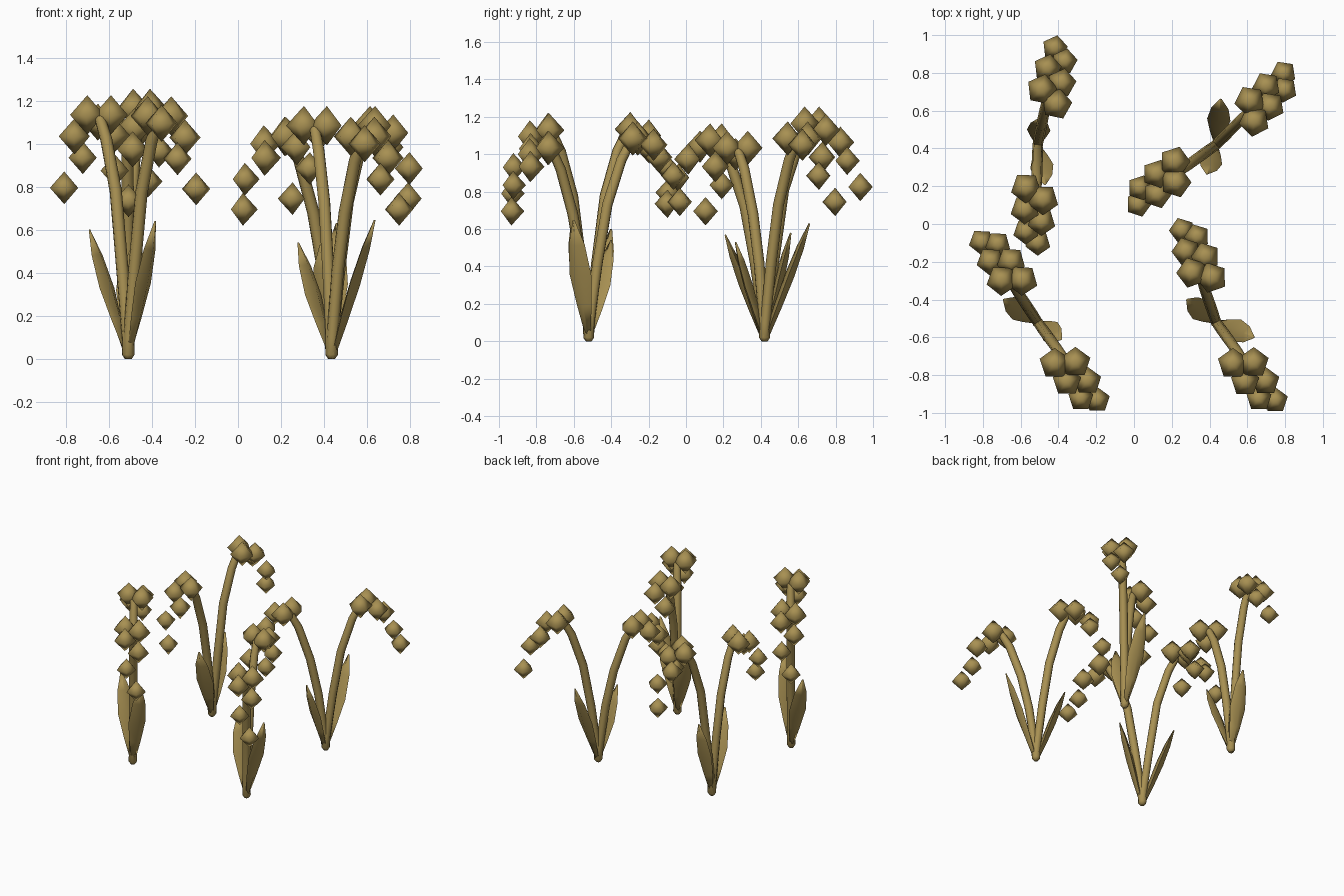
import bpy, bmesh, math
from mathutils import Vector

if "Cube" in bpy.data.objects:
    bpy.data.objects.remove(bpy.data.objects["Cube"])

tan = bpy.data.materials.new("dry_tan")
tan.diffuse_color = (0.39, 0.28, 0.085, 1)
tan.use_nodes = True
tan.node_tree.nodes["Principled BSDF"].inputs["Base Color"].default_value = tan.diffuse_color

# Blossom layout along a stem: distance out, sideways, height above lowest blossom, radius
BLOSSOMS = [(.519, -.013, -.005, .069), (.461, .052, .135, .069), (.407, -.03, .234, .076),
            (.346, .06, .30, .078), (.29, -.036, .334, .083), (.23, .056, .334, .083)]

# Each plant: base, stems (heading in degrees, height of lowest blossom), leaf tips (from base)
PLANTS = [
    ((-.51, -.52), [(123.5, .80), (306, .795)], [(-.18, .12, .60), (.125, -.09, .64)]),
    ((.435, -.52), [(109, .75), (305.7, .70)], [(-.155, .12, .54), (.20, -.08, .645)]),
    ((-.51, .42), [(78.5, .83), (268.7, .74)], [(.01, .14, .58), (.04, -.21, .57)]),
    ((.435, .42), [(216, .70), (45.2, .75)], [(.025, .24, .63), (-.05, -.155, .53)]),
]


def finish(bm, name, angle):
    bmesh.ops.recalc_face_normals(bm, faces=bm.faces)
    mesh = bpy.data.meshes.new(name)
    bm.to_mesh(mesh)
    bm.free()
    mesh.materials.append(tan)
    ob = bpy.data.objects.new(name, mesh)
    bpy.context.collection.objects.link(ob)
    bpy.ops.object.select_all(action='DESELECT')
    ob.select_set(True)
    bpy.context.view_layer.objects.active = ob
    bpy.ops.object.shade_smooth_by_angle(angle=math.radians(angle))
    return ob


def loft(bm, rings):
    """Skin a list of rings of points and cap both ends."""
    loops = [[bm.verts.new(p) for p in ring] for ring in rings]
    n = len(loops[0])
    for a, b in zip(loops, loops[1:]):
        for i in range(n):
            j = (i + 1) % n
            bm.faces.new((a[i], a[j], b[j], b[i]))
    bm.faces.new(loops[0][::-1])
    bm.faces.new(loops[-1])


def stem(base, out, side, low):
    # Straight rise, then an outward bend that ends among the upper blossoms
    path = [(0, 0, .016), (0, .02, .029), (.006, .1, .027), (.05, .42, .029),
            (.105, low - .02, .029), (.185, low + .22, .028), (.24, low + .32, .025)]
    rings = []
    for k, (r, z, rad) in enumerate(path):
        p, q = path[max(k - 1, 0)], path[min(k + 1, len(path) - 1)]
        tilt = (out * (q[0] - p[0]) + Vector((0, 0, q[1] - p[1]))).normalized()
        across = side.cross(tilt)
        c = base + out * r + Vector((0, 0, z))
        rings.append([c + side * rad * math.cos(a) + across * rad * math.sin(a)
                      for a in [i * math.tau / 8 for i in range(8)]])
    bm = bmesh.new()
    loft(bm, rings)
    finish(bm, "stem", 60)


def blossoms(base, out, side, low, heading):
    # Five-sided double pyramids
    bm = bmesh.new()
    for r, s, z, rad in BLOSSOMS:
        c = base + out * r + side * s + Vector((0, 0, low + z))
        top = bm.verts.new(c + Vector((0, 0, rad * 1.1)))
        bottom = bm.verts.new(c - Vector((0, 0, rad * 1.1)))
        turn = math.radians(heading)
        ring = [bm.verts.new(c + Vector((math.cos(a), math.sin(a), 0)) * rad)
                for a in [turn + i * math.tau / 5 for i in range(5)]]
        for i in range(5):
            j = (i + 1) % 5
            bm.faces.new((ring[i], ring[j], top))
            bm.faces.new((ring[j], ring[i], bottom))
    finish(bm, "blossoms", 89)


def leaf(base, tip):
    # Pointed blade with a diamond cross-section
    tip = Vector(tip)
    across = Vector((-tip.y, tip.x, 0)).normalized()
    normal = across.cross(tip).normalized()
    rings = []
    for t, w, h in [(.04, .014, .014), (.3, .042, .022), (.55, .062, .026),
                    (.8, .046, .02), (1, .006, .004)]:
        c = base + tip * t
        rings.append([c + across * w, c + normal * h, c - across * w, c - normal * h])
    bm = bmesh.new()
    loft(bm, rings)
    finish(bm, "leaf", 89)


for (x, y), stems, leaves in PLANTS:
    base = Vector((x, y, 0))
    for heading, low in stems:
        a = math.radians(heading)
        out = Vector((math.cos(a), math.sin(a), 0))
        side = Vector((out.y, -out.x, 0))
        stem(base, out, side, low)
        blossoms(base, out, side, low, heading)
    for tip in leaves:
        leaf(base, tip)
